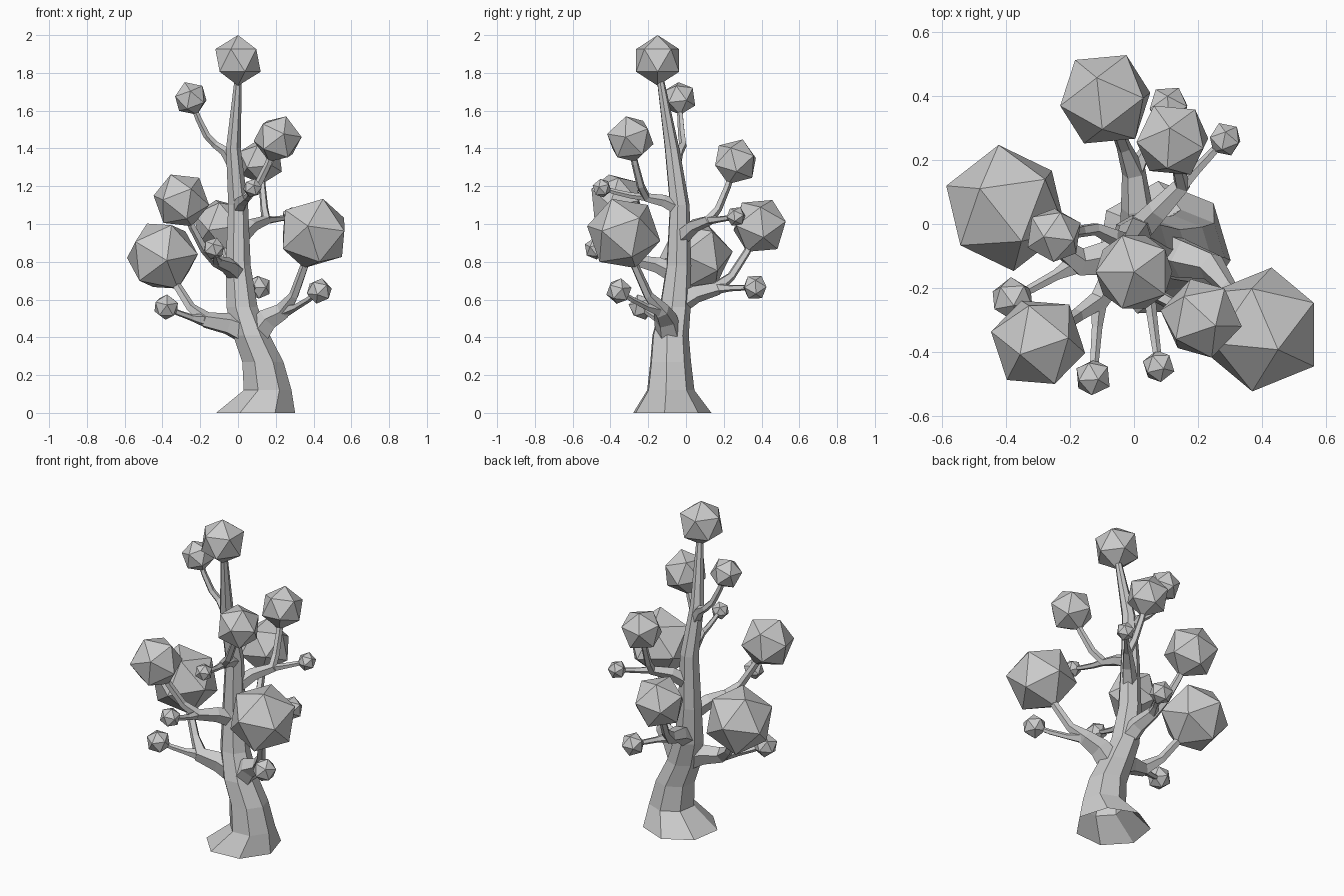
import bpy, bmesh, math
from mathutils import Vector, Matrix

if "Cube" in bpy.data.objects:
    bpy.data.objects.remove(bpy.data.objects["Cube"])


def make_object(name, bm):
    bmesh.ops.recalc_face_normals(bm, faces=bm.faces[:])
    mesh = bpy.data.meshes.new(name)
    bm.to_mesh(mesh)
    bm.free()
    obj = bpy.data.objects.new(name, mesh)
    bpy.context.collection.objects.link(obj)
    return obj


def tube(name, pts, radii, sides, turn=0.0, level=False):
    """Faceted tube along a path, open at both ends."""
    bm = bmesh.new()
    rings = []
    side = None
    for i, (p, r) in enumerate(zip(pts, radii)):
        if level:
            u, v = Vector((1, 0, 0)), Vector((0, 1, 0))
        else:
            d = (pts[min(i + 1, len(pts) - 1)] - pts[max(i - 1, 0)]).normalized()
            side = side or d.orthogonal()
            u = side = (side - d * side.dot(d)).normalized()
            v = d.cross(u)
        angles = [turn + math.tau * k / sides for k in range(sides)]
        rings.append([bm.verts.new(p + r * (u * math.cos(t) + v * math.sin(t))) for t in angles])
    for lo, hi in zip(rings, rings[1:]):
        for k in range(sides):
            j = (k + 1) % sides
            bm.faces.new((lo[k], lo[j], hi[j], hi[k]))
    return make_object(name, bm)


def leaf_ball(name, centre, radius, direction):
    """Icosahedron with one corner pointing along its branch."""
    bm = bmesh.new()
    rot = direction.to_track_quat('Z', 'Y').to_matrix().to_4x4()
    bmesh.ops.create_icosphere(bm, subdivisions=1, radius=radius,
                               matrix=Matrix.Translation(centre) @ rot)
    return make_object(name, bm)


def blend(a, b, t, power):
    """Point between a and b whose height lags or leads by the given power."""
    p = a.lerp(b, t)
    p.z = a.z + (b.z - a.z) * t ** power
    return p


# Trunk: seven-sided, flared at the foot, bending up to the crown (x, y, z, radius)
trunk = [(.09, -.08, 0, .215), (.155, -.085, .12, .13), (.13, -.085, .27, .112),
         (.07, -.085, .41, .1), (.02, -.06, .56, .085), (0, -.04, .78, .068),
         (0, -.035, 1.1, .054), (-.025, -.075, 1.4, .04), (0, -.135, 1.76, .02)]
tube("trunk", [Vector(p[:3]) for p in trunk], [p[3] for p in trunk], 7, math.radians(-9), True)
leaf_ball("crown_leaf_ball", Vector((0, -.15, 1.866)), .134, Vector((0, 0, 1)))


def trunk_at(z):
    """Centre and radius of the trunk at a height."""
    for a, b in zip(trunk, trunk[1:]):
        if a[2] <= z <= b[2]:
            p = Vector(a).lerp(Vector(b), (z - a[2]) / (b[2] - a[2]))
            return Vector(p[:3]), p[3]


def limb(name, z, fork, *balls):
    """Stem from the trunk to a fork, then an upswept twig to each leaf ball."""
    root, r = trunk_at(z)
    r *= .77
    fork = Vector(fork)
    for label, (x, y, h, size) in zip(("main", "side"), balls):
        centre = Vector((x, y, h))
        tip = .012 + .055 * size
        pts = [fork] + [blend(fork, centre, t, 1.55) for t in (.35, .7)] + [centre]
        radii = [r * .5, tip * 1.15, tip, tip * .8]
        if label == "main":
            pts = [root, blend(root, fork, .5, .5)] + pts
            radii = [r, r * .8, r * .6] + radii[1:]
        tube(f"{name}_{label}_branch", pts, radii, 5)
        leaf_ball(f"{name}_{label}_leaf_ball", centre, size, centre - pts[-2])


# Limbs: height on trunk, fork point, then each ball as (x, y, z, radius)
limb("upper_left", 1.3, (-.12, -.015, 1.42), (-.25, -.035, 1.665, .092))
limb("upper_front", 1.08, (.045, -.21, 1.14), (.21, -.295, 1.45, .13), (.077, -.445, 1.19, .052))
limb("upper_back", .92, (.15, .12, 1.02), (.12, .262, 1.33, .124), (.285, .265, 1.04, .054))
limb("middle_front", .73, (-.11, -.24, .8), (-.3, -.37, 1.125, .153), (-.128, -.48, .87, .06))
limb("lower_back", .57, (0, .16, .66), (-.09, .39, .99, .155), (.108, .365, .665, .069))
limb("lower_left", .42, (-.17, -.12, .49), (-.4, .05, .83, .2), (-.38, -.235, .56, .07))
limb("lower_right", .39, (.24, -.13, .54), (.4, -.33, .95, .2), (.43, -.355, .645, .07))
